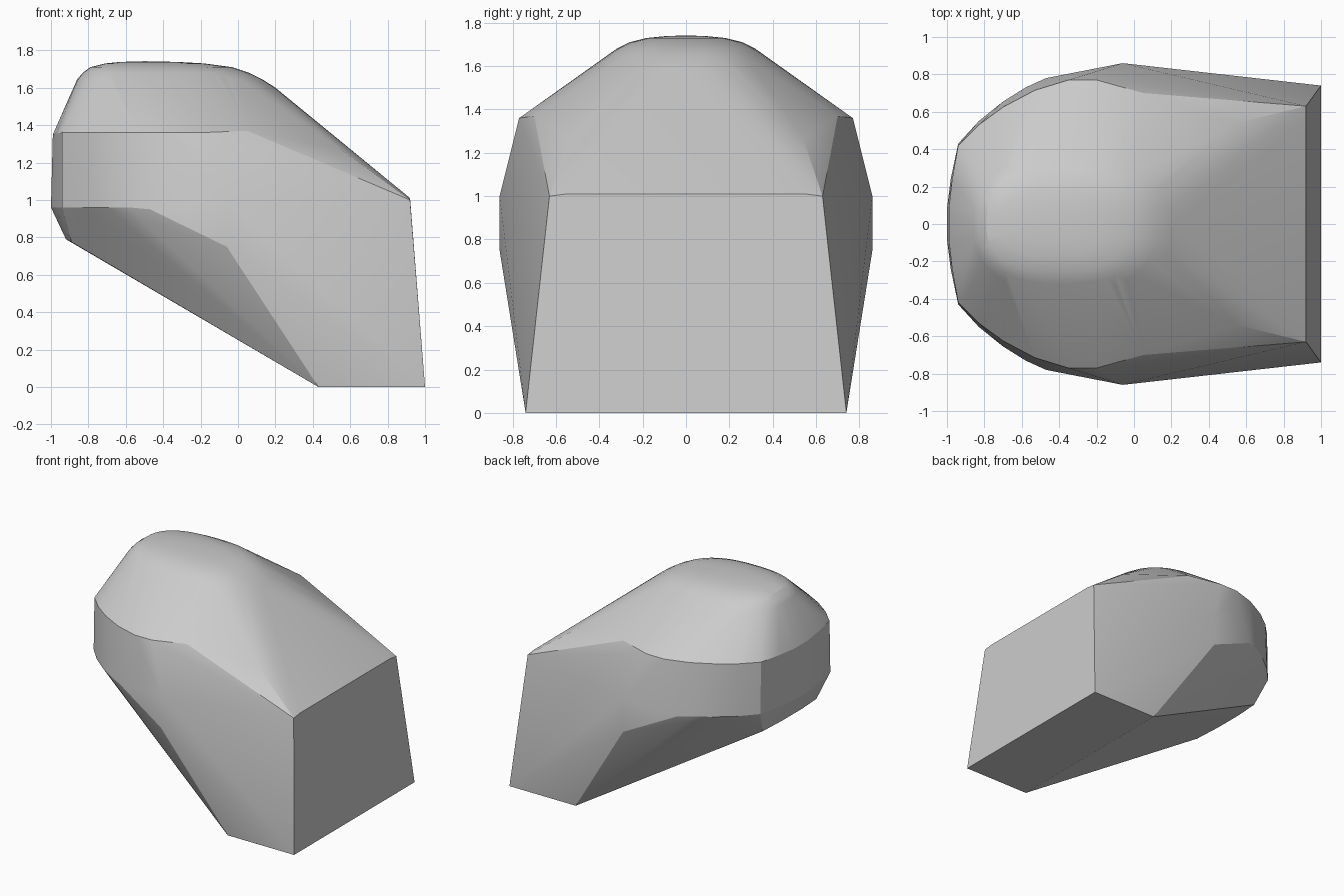
import bpy, bmesh, math

if "Cube" in bpy.data.objects:
    bpy.data.objects.remove(bpy.data.objects["Cube"])

grey = bpy.data.materials.new("light grey")
grey.diffuse_color = (0.6, 0.6, 0.6, 1)
grey.use_nodes = True
grey.node_tree.nodes["Principled BSDF"].inputs["Base Color"].default_value = grey.diffuse_color

# Key outline points of one side (mirrored across y = 0)
half = [
    (1.0, .74, 0), (.43, .74, 0),                          # foot
    (.92, .63, 1.0), (.92, .55, 1.01), (.55, .54, 1.27),   # end wall and slope
    (-.06, .86, .75), (-.06, .86, 1.0),                    # widest part
    (-.52, .74, .90), (-.47, .78, .95), (-.70, .655, .96),  # lower rim
    (-.58, .73, .96), (-.83, .55, .96), (-.94, .43, .96),
    (-.98, .24, .96), (-1.0, .08, .96),
    (-.89, .33, .775), (-.92, .12, .79),                   # underside end
    (.05, .70, 1.37), (-.20, .77, 1.36), (-.35, .77, 1.36),  # upper rim
    (-.53, .715, 1.36), (-.70, .625, 1.36), (-.83, .53, 1.36),
    (-.94, .42, 1.36), (-.972, .24, 1.355), (-.99, .08, 1.35),
]
points = [(x, s * y, z) for x, y, z in half for s in (1, -1)]

# Rounded crown: stacked superellipse rings (z, x min, x max, half width)
rings = [(1.60, -.878, .20, .40), (1.645, -.86, .13, .36), (1.68, -.83, .06, .32),
         (1.71, -.79, -.03, .26), (1.73, -.71, -.18, .18), (1.738, -.63, -.32, .10)]
for z, x0, x1, w in rings:
    for i in range(40):
        a = 2 * math.pi * i / 40
        c, s = math.cos(a), math.sin(a)
        px = math.copysign(abs(c) ** .8, c)
        py = math.copysign(abs(s) ** .8, s)
        points.append(((x0 + x1) / 2 + (x1 - x0) / 2 * px, w * py, z))
points.append((-.5, 0, 1.742))

# Stone body: hull around all the points
bm = bmesh.new()
for p in points:
    bm.verts.new(p)
bmesh.ops.convex_hull(bm, input=bm.verts)
bmesh.ops.delete(bm, geom=[v for v in bm.verts if not v.link_faces], context='VERTS')
bmesh.ops.recalc_face_normals(bm, faces=bm.faces)
me = bpy.data.meshes.new("boulder")
bm.to_mesh(me)
bm.free()
me.materials.append(grey)
ob = bpy.data.objects.new("boulder", me)
bpy.context.collection.objects.link(ob)
bpy.context.view_layer.objects.active = ob
ob.select_set(True)
bpy.ops.object.shade_smooth_by_angle(angle=math.radians(20))
